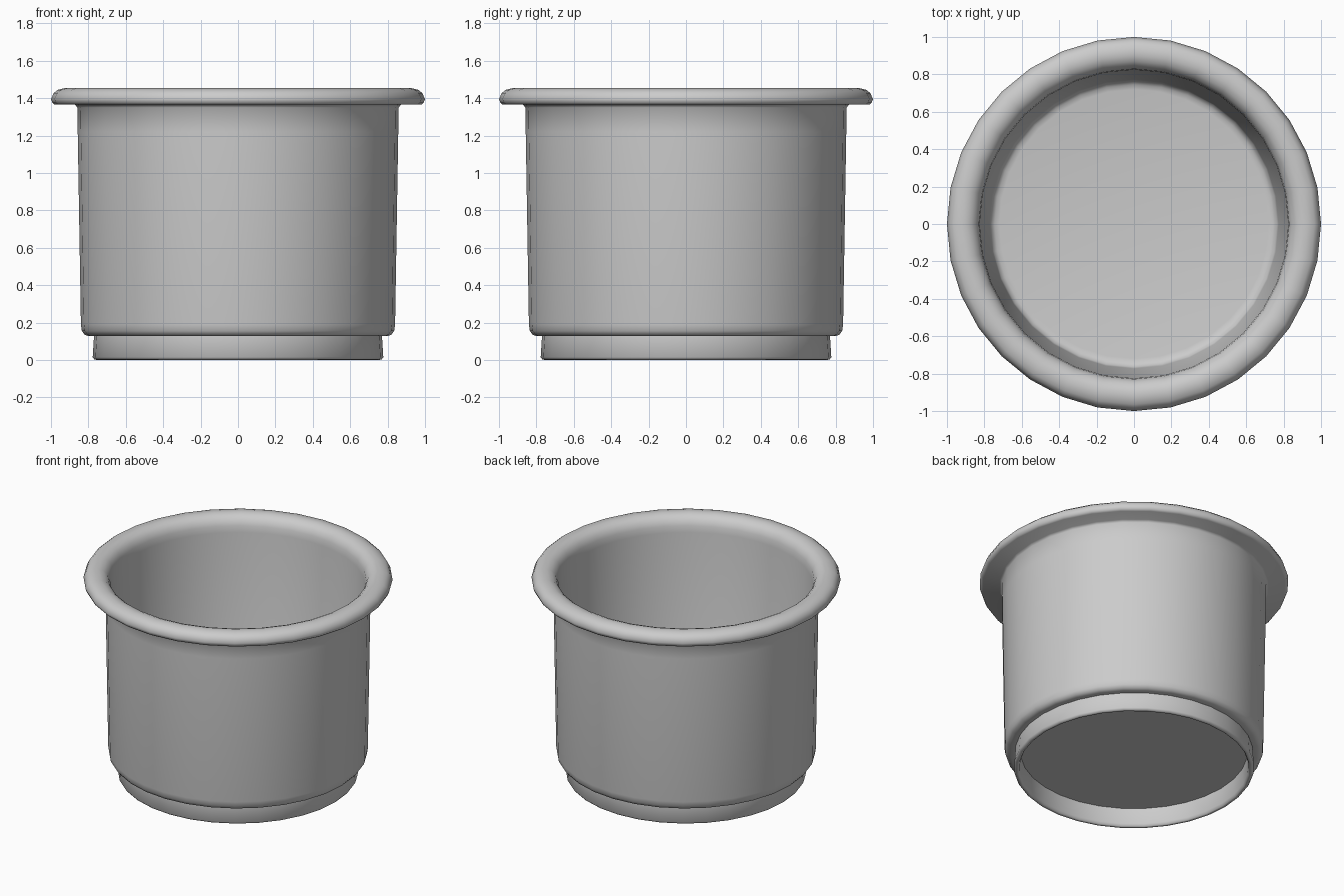
import bpy, bmesh, math

SIDES = 32

cube = bpy.data.objects.get("Cube")
if cube:
    bpy.data.objects.remove(cube, do_unlink=True)

grey = bpy.data.materials.new("plain_grey")
grey.use_nodes = True
colour = (0.6, 0.6, 0.6, 1)
grey.diffuse_color = colour
grey.node_tree.nodes["Principled BSDF"].inputs["Base Color"].default_value = colour


def lathe(name, profile):
    """Revolve a (radius, height) profile; radius 0 becomes a pole."""
    bm = bmesh.new()
    verts = [bm.verts.new((r, 0, z)) for r, z in profile]
    edges = [bm.edges.new(pair) for pair in zip(verts, verts[1:])]
    bmesh.ops.spin(bm, geom=verts + edges, cent=(0, 0, 0), axis=(0, 0, 1),
                   angle=math.tau, steps=SIDES, use_duplicate=False)
    bmesh.ops.remove_doubles(bm, verts=bm.verts, dist=0.0005)
    bmesh.ops.recalc_face_normals(bm, faces=bm.faces)
    mesh = bpy.data.meshes.new(name)
    bm.to_mesh(mesh)
    bm.free()
    mesh.materials.append(grey)
    obj = bpy.data.objects.new(name, mesh)
    bpy.context.collection.objects.link(obj)
    bpy.ops.object.select_all(action='DESELECT')
    obj.select_set(True)
    bpy.context.view_layer.objects.active = obj
    bpy.ops.object.shade_smooth_by_angle(angle=math.radians(50))
    return obj


# Recessed underside and foot ring
foot = [(0, 0.13), (0.735, 0.13), (0.74, 0.02), (0.748, 0.004), (0.755, 0),
        (0.768, 0.003), (0.777, 0.015), (0.77, 0.128)]
# Outer wall with rounded lower edge
wall = [(0.80, 0.128), (0.82, 0.135), (0.835, 0.155), (0.84, 0.19),
        (0.857, 1.22), (0.859, 1.35), (0.872, 1.365)]
# Rolled rim
rim = [(0.98, 1.365), (0.992, 1.375), (1.0, 1.395), (0.985, 1.427),
       (0.965, 1.444), (0.93, 1.453), (0.90, 1.453), (0.87, 1.442),
       (0.845, 1.42), (0.83, 1.385), (0.825, 1.34)]
# Tapered inside wall and floor
inside = [(0.773, 0.22), (0.765, 0.19), (0.745, 0.175), (0.72, 0.17), (0, 0.17)]

lathe("cup_body", foot + wall + rim + inside)
